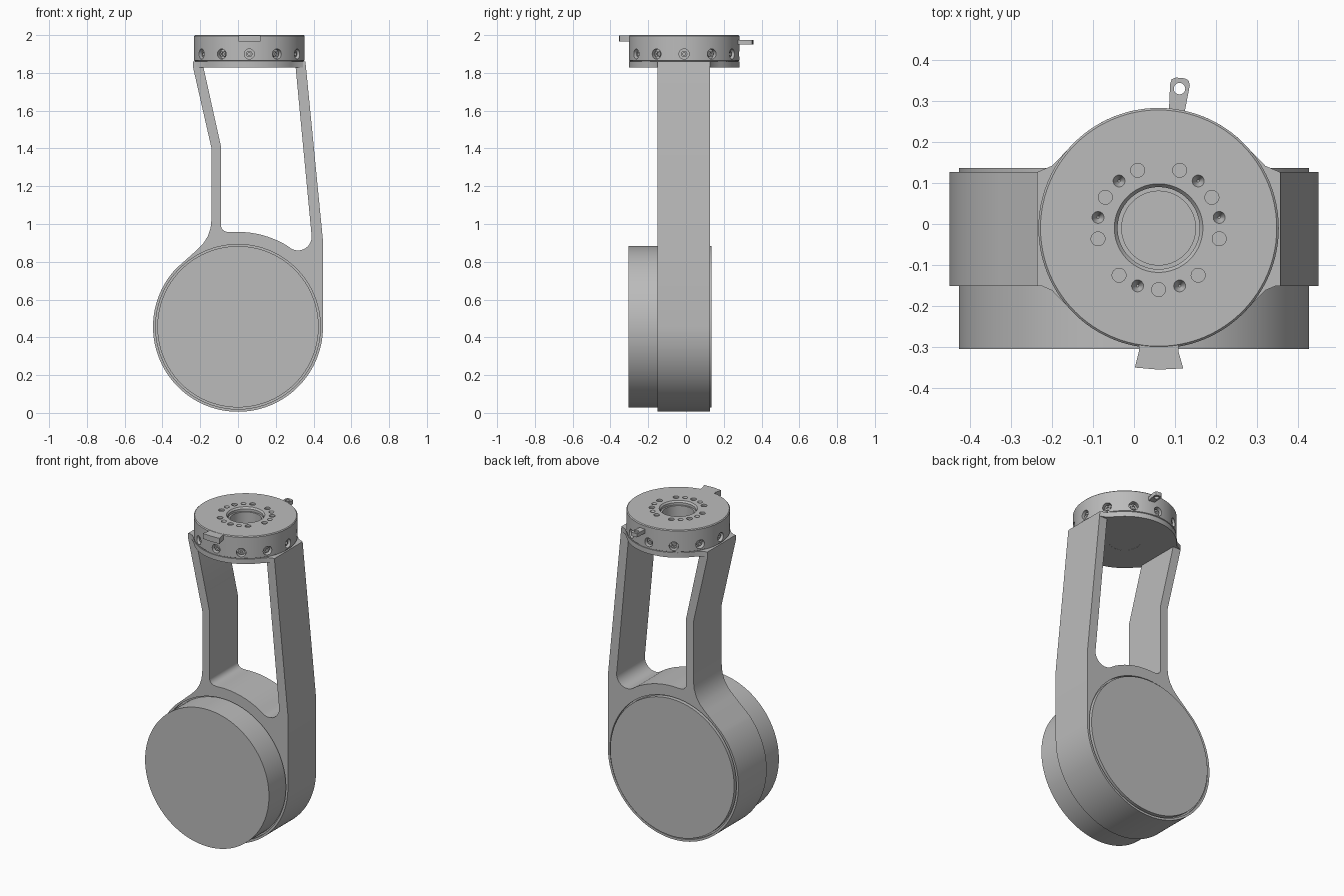
import bpy, bmesh
from math import radians, cos, sin
from mathutils import Matrix

cube = bpy.data.objects.get("Cube")
if cube:
    bpy.data.objects.remove(cube)

grey = bpy.data.materials.new("plain grey")
grey.use_nodes = True
grey.diffuse_color = (0.5, 0.5, 0.5, 1)
grey.node_tree.nodes["Principled BSDF"].inputs["Base Color"].default_value = (0.5, 0.5, 0.5, 1)

T, R = Matrix.Translation, lambda deg, axis: Matrix.Rotation(radians(deg), 4, axis)
HUB = T((0.06, -0.01, 0))      # axis of the top flange
DRUM_Z = 0.456                 # height of the drum axis
HUB_R = 0.293


def add(name, mesh):
    obj = bpy.data.objects.new(name, mesh)
    bpy.context.collection.objects.link(obj)
    mesh.materials.clear()
    mesh.materials.append(grey)
    return obj


def arc(r, start, end, n, cx=0, cy=0):
    steps = [radians(start + (end - start) * i / n) for i in range(n + 1)]
    return [(cx + r * cos(a), cy + r * sin(a)) for a in steps]


def circle(r, cx=0, cy=0, n=64):
    return arc(r, 0, 360, n, cx, cy)[:-1]


def lathe(name, profile, matrix, closed=False, n=96):
    """Spin (radius, height) points about local z."""
    bm = bmesh.new()
    rings = [[bm.verts.new((r * cos(t), r * sin(t), z)) for r, z in profile]
             for t in (radians(360 * i / n) for i in range(n))]
    count = len(profile)
    for i in range(n):
        a, b = rings[i], rings[(i + 1) % n]
        for j in range(count if closed else count - 1):
            k = (j + 1) % count
            bm.faces.new((a[j], b[j], b[k], a[k]))
    bmesh.ops.remove_doubles(bm, verts=bm.verts, dist=1e-5)
    bmesh.ops.recalc_face_normals(bm, faces=bm.faces)
    bm.transform(matrix)
    mesh = bpy.data.meshes.new(name)
    bm.to_mesh(mesh)
    bm.free()
    return add(name, mesh)


def plate(name, loops, half, matrix):
    """Extrude an outline with holes to a solid of thickness 2 * half."""
    curve = bpy.data.curves.new(name, 'CURVE')
    curve.dimensions, curve.fill_mode, curve.extrude = '2D', 'BOTH', half
    for loop in loops:
        spline = curve.splines.new('POLY')
        spline.points.add(len(loop) - 1)
        for point, (x, y) in zip(spline.points, loop):
            point.co = (x, y, 0, 1)
        spline.use_cyclic_u = True
    temp = bpy.data.objects.new(name, curve)
    mesh = bpy.data.meshes.new_from_object(temp)
    bpy.data.objects.remove(temp)
    bm = bmesh.new()
    bm.from_mesh(mesh)
    bmesh.ops.remove_doubles(bm, verts=bm.verts, dist=1e-5)
    bmesh.ops.recalc_face_normals(bm, faces=bm.faces)
    bm.transform(matrix)
    bm.to_mesh(mesh)
    bm.free()
    return add(name, mesh)


# Frame: drum ring with two arms, cut by the arm window and the drum bore
outline = arc(0.45, 0, -223, 90, 0, DRUM_Z) + [
    (-0.22, 0.86), (-0.185, 0.895), (-0.16, 0.935), (-0.145, 0.98), (-0.14, 1.03),
    (-0.14, 1.4), (-0.237, 1.825), (-0.237, 1.86), (0.357, 1.86), (0.45, 0.91)]
window = ([(-0.183, 1.83), (-0.09, 1.41)] + arc(0.035, 180, 265, 6, -0.055, 0.993)
          + arc(0.502, 94, 60, 14, 0, DRUM_Z)
          + arc(0.072, 240, 365, 10, 0.318, 0.932) + [(0.305, 1.83)])
plate("arm_frame", [outline, window, circle(0.436, 0, DRUM_Z, 96)], 0.139,
      T((0, -0.0125, 0)) @ R(90, 'X'))

# Motor drum, with a collar that closes the gap to the ring
lathe("motor_drum", [(0, -0.305), (0.427, -0.305), (0.427, -0.135), (0.437, -0.135),
                     (0.437, 0.11), (0.427, 0.11), (0.427, 0.136), (0, 0.136)],
      T((0, 0, DRUM_Z)) @ R(-90, 'X'))

# Round base plate that widens into the arm tops
side = [(0.26, 0.152), (0.297, 0.136), (0.297, -0.136), (0.26, -0.152)]
base = (arc(HUB_R, 40, 140, 32) + [(-x, y) for x, y in side]
        + arc(HUB_R, 220, 320, 32) + side[::-1])
plate("flange_base", [base, circle(0.09)], 0.0155, HUB @ T((0, 0, 1.8445)))

# Flange with a stepped centre bore
flange = lathe("top_flange", [
    (0.09, 1.85), (0.288, 1.85), (0.288, 1.863), (HUB_R, 1.866), (HUB_R, 1.995),
    (0.288, 2.0), (0.108, 2.0), (0.1, 1.99), (0.1, 1.975), (0.09, 1.975)],
    HUB, closed=True)

# Cutters: ring of holes in the top, and twelve holes around the rim
bm = bmesh.new()


def cut(r_bottom, r_top, depth, matrix):
    bmesh.ops.create_cone(bm, cap_ends=True, segments=20, radius1=r_bottom,
                          radius2=r_top, depth=depth, matrix=matrix)


for angle in range(10, 360, 20):
    if angle in (90, 210, 330):
        continue
    place = HUB @ R(angle, 'Z')
    if angle in (10, 50, 130, 170, 250, 290):
        cut(0.003, 0.015, 0.03, place @ T((0.15, 0, 1.986)))
    else:
        cut(0.017, 0.017, 0.03, place @ T((0.15, 0, 2.003)))
for angle in range(0, 360, 30):
    rim = HUB @ R(angle, 'Z') @ T((HUB_R, 0, 1.9)) @ R(90, 'Y')
    cut(0.027, 0.027, 0.06, rim)
    lathe("rim_screw", [(0, -0.024), (0.008, -0.024), (0.008, -0.012),
                        (0.017, -0.012), (0.017, -0.034), (0, -0.034)], rim, n=18)
cutter_mesh = bpy.data.meshes.new("hole_cutter")
bm.to_mesh(cutter_mesh)
bm.free()
cutter = add("hole_cutter", cutter_mesh)
cutter.hide_render = True
boolean = flange.modifiers.new("holes", 'BOOLEAN')
boolean.operation, boolean.solver, boolean.object = 'DIFFERENCE', 'EXACT', cutter
bpy.context.view_layer.update()
flange.data = bpy.data.meshes.new_from_object(
    flange.evaluated_get(bpy.context.evaluated_depsgraph_get()))
flange.modifiers.clear()
bpy.data.objects.remove(cutter)

# Front tab and rear eyelet
plate("front_tab", [[(0.012, -0.29), (0.012, -0.31), (0.002, -0.35), (0.06, -0.355),
                     (0.12, -0.352), (0.108, -0.31), (0.108, -0.29)]],
      0.017, T((0, 0, 1.982)))
plate("rear_eyelet", [[(0.085, 0.27), (0.123, 0.27), (0.136, 0.338), (0.133, 0.35),
                       (0.124, 0.355), (0.102, 0.357), (0.092, 0.353), (0.088, 0.342)],
                      circle(0.014, 0.111, 0.33, 20)], 0.012, T((0, 0, 1.962)))

# Smooth the curved walls and keep the edges sharp
for obj in bpy.context.view_layer.objects:
    if obj.type == 'MESH' and obj.data.materials and obj.data.materials[0] == grey:
        bpy.ops.object.select_all(action='DESELECT')
        obj.select_set(True)
        bpy.context.view_layer.objects.active = obj
        bpy.ops.object.shade_smooth_by_angle(angle=radians(30))
